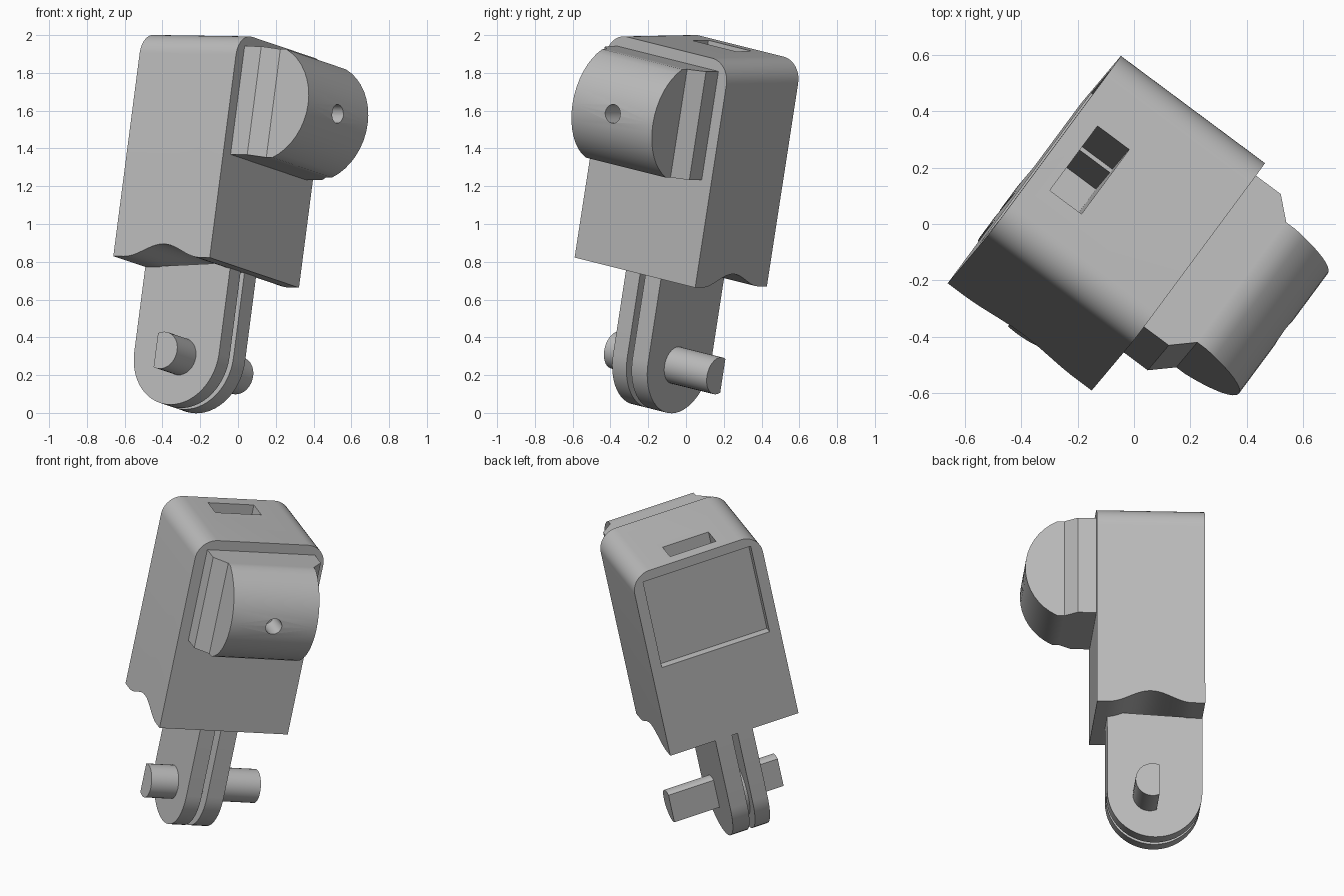
import bpy, bmesh
from math import sin, cos, pi, radians
from mathutils import Matrix, Vector

cube = bpy.data.objects.get("Cube")
if cube:
    bpy.data.objects.remove(cube, do_unlink=True)

# Tilted frame of the whole device: U to the lens side, V across, W up the case
U = Vector((0.802, -0.597, -0.012)).normalized()
V = Vector((0.58, 0.79, -0.197))
V = (V - U * V.dot(U)).normalized()
W = U.cross(V)
ORIGIN = Vector((-0.66, -0.21, 0.83))
FRAME = Matrix.Translation(ORIGIN) @ Matrix((U, V, W)).transposed().to_4x4()

grey = bpy.data.materials.new("plain_grey")
grey.use_nodes = True
grey.diffuse_color = (0.5, 0.5, 0.5, 1)
grey.node_tree.nodes["Principled BSDF"].inputs["Base Color"].default_value = (0.5, 0.5, 0.5, 1)


def prism(name, profile, axis, lo, hi):
    """Extrude a 2D profile along frame axis 0, 1 or 2."""
    bm = bmesh.new()
    verts = []
    for a, b in profile:
        p = [a, b]
        p.insert(axis, lo)
        verts.append(bm.verts.new(p))
    face = bm.faces.new(verts)
    moved = bmesh.ops.extrude_face_region(bm, geom=[face])["geom"]
    step = Vector((0, 0, 0))
    step[axis] = hi - lo
    bmesh.ops.translate(bm, vec=step, verts=[g for g in moved if isinstance(g, bmesh.types.BMVert)])
    bmesh.ops.recalc_face_normals(bm, faces=bm.faces)
    mesh = bpy.data.meshes.new(name)
    bm.to_mesh(mesh)
    bm.free()
    mesh.materials.append(grey)
    mesh.transform(FRAME)
    ob = bpy.data.objects.new(name, mesh)
    bpy.context.collection.objects.link(ob)
    return ob


def activate(ob):
    bpy.ops.object.select_all(action="DESELECT")
    ob.select_set(True)
    bpy.context.view_layer.objects.active = ob


def cut(ob, cutter):
    cutter.hide_render = True
    mod = ob.modifiers.new("cut", "BOOLEAN")
    mod.operation, mod.solver, mod.object = "DIFFERENCE", "EXACT", cutter
    activate(ob)
    bpy.ops.object.modifier_apply(modifier="cut")
    bpy.data.objects.remove(cutter, do_unlink=True)


def smooth(ob):
    activate(ob)
    bpy.ops.object.shade_smooth_by_angle(angle=radians(30))


def arc(cx, cy, r, start, end, n):
    steps = [radians(start + (end - start) * i / n) for i in range(n + 1)]
    return [(cx + r * cos(t), cy + r * sin(t)) for t in steps]


def rect(a0, a1, b0, b1):
    return [(a0, b0), (a1, b0), (a1, b1), (a0, b1)]


WIDE, DEEP, TALL, R = 0.636, 0.81, 1.216, 0.12
MID = DEEP / 2

# Case: rounded top corners, wavy underside
outline = [(0, -0.1), (DEEP, -0.1)]
outline += arc(DEEP - R, TALL - R, R, 0, 90, 10) + arc(R, TALL - R, R, 90, 180, 10)
case = prism("case", outline, 0, 0, WIDE)
wave = [(0.07 + 0.5 * i / 20, 0.035 - 0.035 * cos(2 * pi * i / 20)) for i in range(21)]
under = [(-0.1, -0.3), (-0.1, 0)] + wave + [(WIDE + 0.1, 0), (WIDE + 0.1, -0.3)]
cut(case, prism("under_cutter", under, 1, -0.1, DEEP + 0.1))

# Screen recess, top slot with a small ledge, and the bolt hole in its floor
cut(case, prism("screen_cutter", rect(0.065, 0.745, 0.575, 1.155), 0, -0.1, 0.05))
cut(case, prism("slot_cutter", rect(0.08, 0.22, 0.245, 0.535), 2, 0.75, TALL + 0.1))
cut(case, prism("deep_slot_cutter", rect(0.08, 0.22, 0.245, 0.52), 2, 0.36, 0.8))
smooth(case)

# Lens mount with chamfered ends
mount = [(WIDE, 0.065), (0.746, 0.065), (0.821, 0.135),
         (0.821, 0.675), (0.746, 0.745), (WIDE, 0.745)]
prism("lens_mount", mount, 2, 0.57, 1.155)

# Lens housing: bowed front, with a round aperture
bow = [(0.821, 0.57)] + arc(0.731, 0.8625, 0.32, -66, 66, 16) + [(0.821, 1.155)]
housing = prism("lens_housing", bow, 1, 0.135, 0.675)
cut(housing, prism("aperture_cutter", arc(MID, 0.8625, 0.05, 0, 345, 23), 0, 0.9, 1.2))
smooth(housing)

# Mounting arm: two round-ended plates with a washer between them
AX, AW, AR = 0.28, -0.46, 0.28
plate = [(AX + AR, 0.03), (AX - AR, 0.0)] + arc(AX, AW, AR, 180, 360, 28)
for name, lo, hi in (("arm_plate_front", 0.29, 0.385), ("arm_plate_back", 0.42, 0.525)):
    smooth(prism(name, plate, 1, lo, hi))
smooth(prism("washer", arc(AX, AW, 0.2, 0, 350, 35), 1, 0.385, 0.42))

# Pivot pin with one flat side
smooth(prism("pivot_pin", arc(0.31, -0.48, 0.1, -114, 114, 20), 1, 0.12, 0.81))
